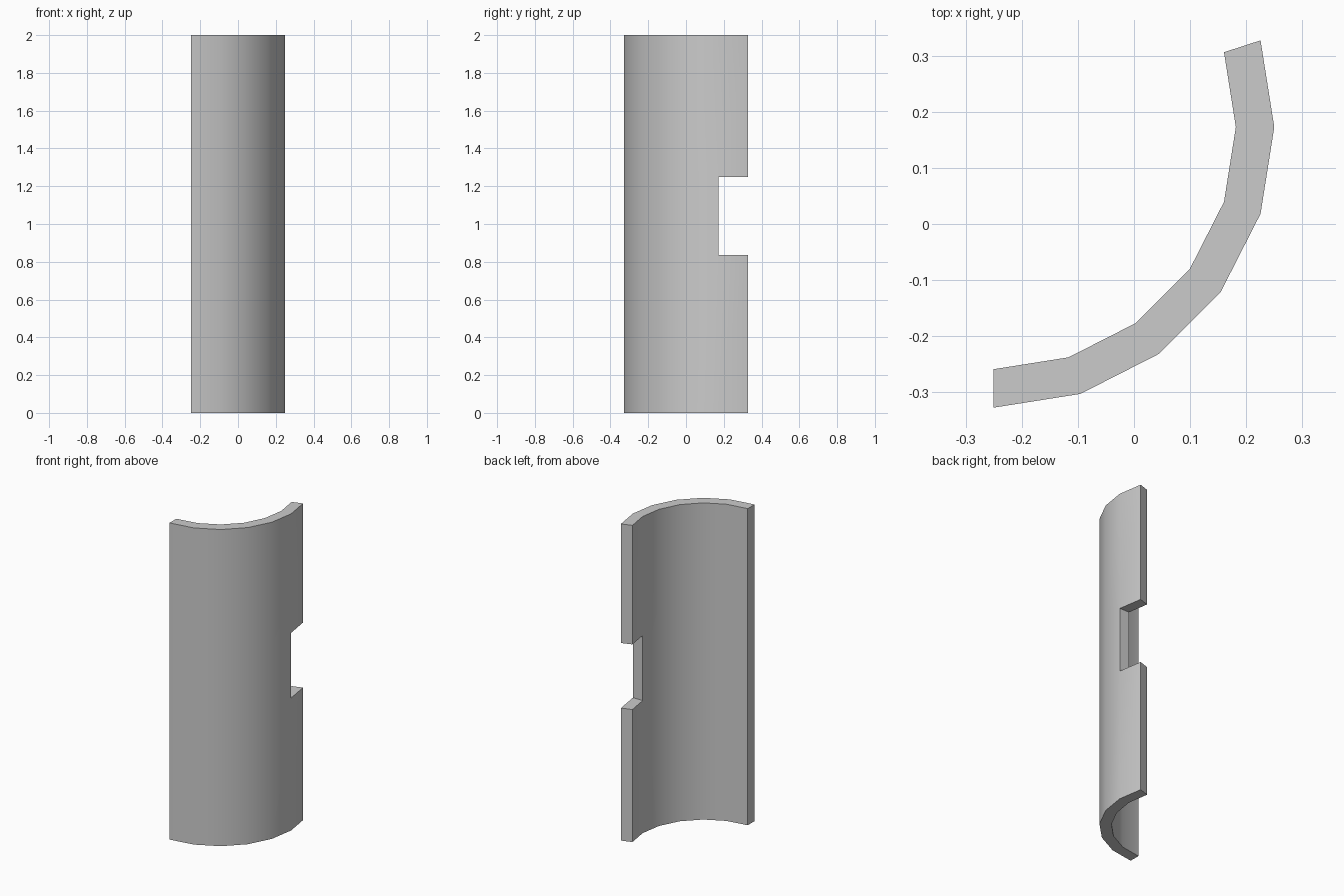
import bpy, bmesh, math

if "Cube" in bpy.data.objects:
    bpy.data.objects.remove(bpy.data.objects["Cube"])

CX, CY = -0.25, 0.17275      # centre of the arc
R_OUT, R_IN = 0.5, 0.4315
LEVELS = [0.0, 0.837, 1.248, 2.0]
ANGLES = [math.radians(-90 + 18 * i) for i in range(7)]

bm = bmesh.new()

# Outer curved sheet, leaving out the notch in the last column
grid = [[bm.verts.new((CX + R_OUT * math.cos(a), CY + R_OUT * math.sin(a), z))
         for z in LEVELS] for a in ANGLES]
for i in range(len(ANGLES) - 1):
    for j in range(len(LEVELS) - 1):
        if i == len(ANGLES) - 2 and j == 1:
            continue
        bm.faces.new((grid[i][j], grid[i + 1][j], grid[i + 1][j + 1], grid[i][j + 1]))

# Extrude radially inward to give the wall its thickness
ext = bmesh.ops.extrude_face_region(bm, geom=bm.faces[:], use_keep_orig=True)
k = R_IN / R_OUT
for v in ext["geom"]:
    if isinstance(v, bmesh.types.BMVert):
        v.co.x = CX + (v.co.x - CX) * k
        v.co.y = CY + (v.co.y - CY) * k
bmesh.ops.recalc_face_normals(bm, faces=bm.faces[:])

mesh = bpy.data.meshes.new("curved_panel")
bm.to_mesh(mesh)
bm.free()
panel = bpy.data.objects.new("curved_panel", mesh)
bpy.context.collection.objects.link(panel)

# Smooth curved faces with sharp rims
bpy.context.view_layer.objects.active = panel
panel.select_set(True)
bpy.ops.object.shade_smooth_by_angle(angle=math.radians(30))
